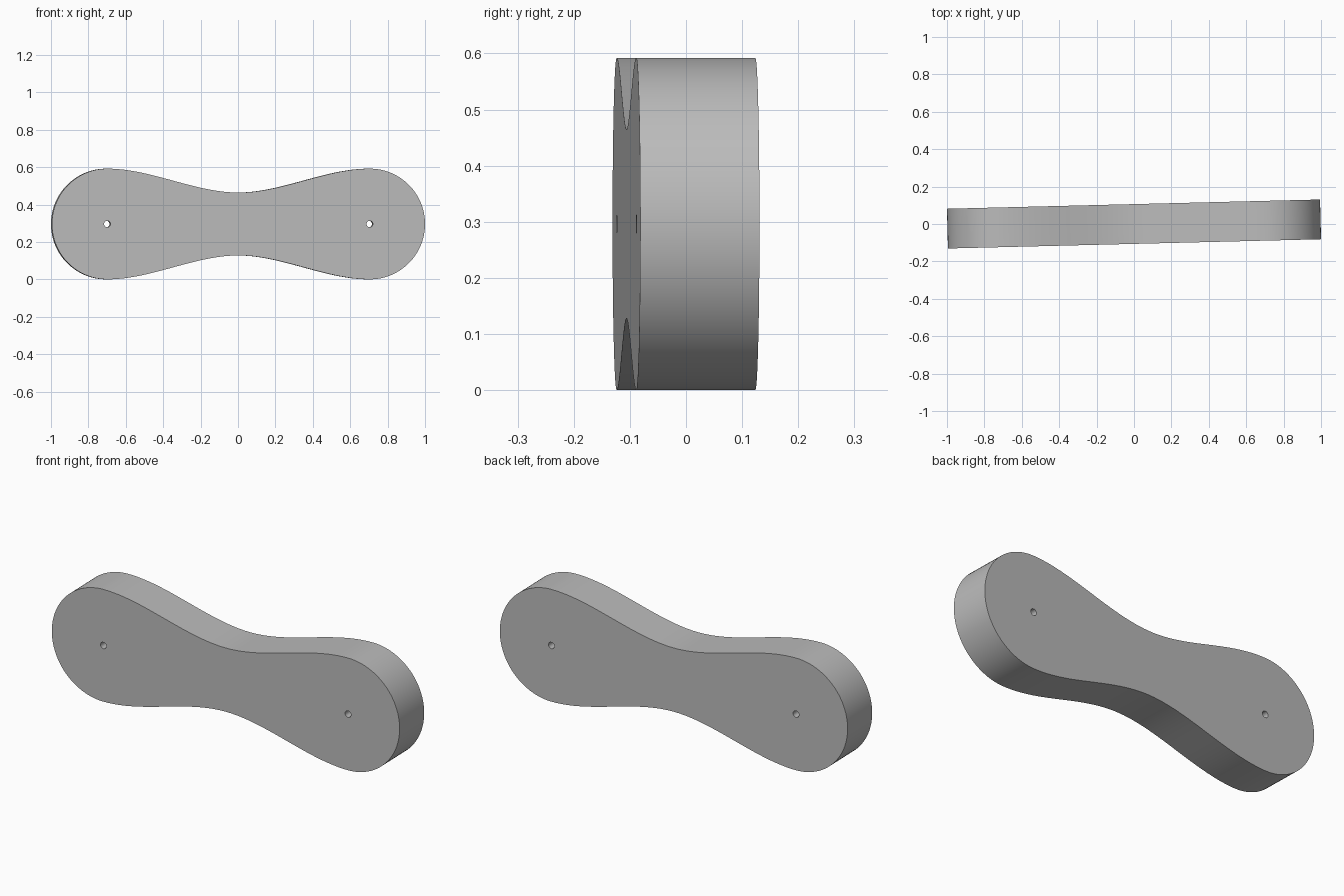
import bpy
import math

if "Cube" in bpy.data.objects:
    bpy.data.objects.remove(bpy.data.objects["Cube"], do_unlink=True)

R = 0.296                # radius of the round ends
END = 0.7017             # distance of the end centres from the middle
WAIST = 0.168            # half height at the waist
THICK = 0.2125
HOLE = 0.017
K = 0.5523               # bezier handle factor for a quarter circle
S = END / 3              # handle length on the waist flow

grey = bpy.data.materials.new("light grey")
grey.use_nodes = True
colour = (0.5, 0.5, 0.5, 1)
grey.diffuse_color = colour
grey.node_tree.nodes["Principled BSDF"].inputs["Base Color"].default_value = colour

curve = bpy.data.curves.new("link_plate", "CURVE")
curve.dimensions = "2D"
curve.fill_mode = "BOTH"
curve.extrude = THICK / 2


def add_loop(points, resolution):
    """Closed bezier loop from (x, y, dir x, dir y, handle in, handle out)."""
    spline = curve.splines.new("BEZIER")
    spline.bezier_points.add(len(points) - 1)
    spline.use_cyclic_u = True
    spline.resolution_u = resolution
    for p, (x, y, dx, dy, h_in, h_out) in zip(spline.bezier_points, points):
        p.handle_left_type = p.handle_right_type = "FREE"
        p.co = (x, y, 0)
        p.handle_left = (x - dx * h_in, y - dy * h_in, 0)
        p.handle_right = (x + dx * h_out, y + dy * h_out, 0)


# Outline: half of it, repeated by a half turn
half = [
    (0, -WAIST, 1, 0, S, S),
    (END, -R, 1, 0, S, K * R),
    (END + R, 0, 0, 1, K * R, K * R),
    (END, R, -1, 0, K * R, S),
]
add_loop(half + [(-x, -y, -dx, -dy, a, b) for x, y, dx, dy, a, b in half], 24)

# Pin holes through both ends
for cx in (-END, END):
    quarter = [(math.cos(i * math.pi / 2), math.sin(i * math.pi / 2)) for i in range(4)]
    add_loop([(cx + HOLE * c, HOLE * s, -s, c, K * HOLE, K * HOLE) for c, s in quarter], 8)

# Stand the plate up, turned slightly about the vertical
plate = bpy.data.objects.new("link_plate", curve)
bpy.context.collection.objects.link(plate)
plate.rotation_euler = (math.pi / 2, 0, math.radians(1.42))
plate.location = (0, 0, R)

bpy.ops.object.select_all(action="DESELECT")
plate.select_set(True)
bpy.context.view_layer.objects.active = plate
bpy.ops.object.convert(target="MESH")
plate = bpy.context.object

# Join the caps to the walls and smooth the rounded sides
bpy.ops.object.mode_set(mode="EDIT")
bpy.ops.mesh.select_all(action="SELECT")
bpy.ops.mesh.remove_doubles(threshold=0.0002)
bpy.ops.mesh.normals_make_consistent(inside=False)
bpy.ops.object.mode_set(mode="OBJECT")
bpy.ops.object.shade_smooth_by_angle(angle=math.radians(30))
plate.data.materials.clear()
plate.data.materials.append(grey)
